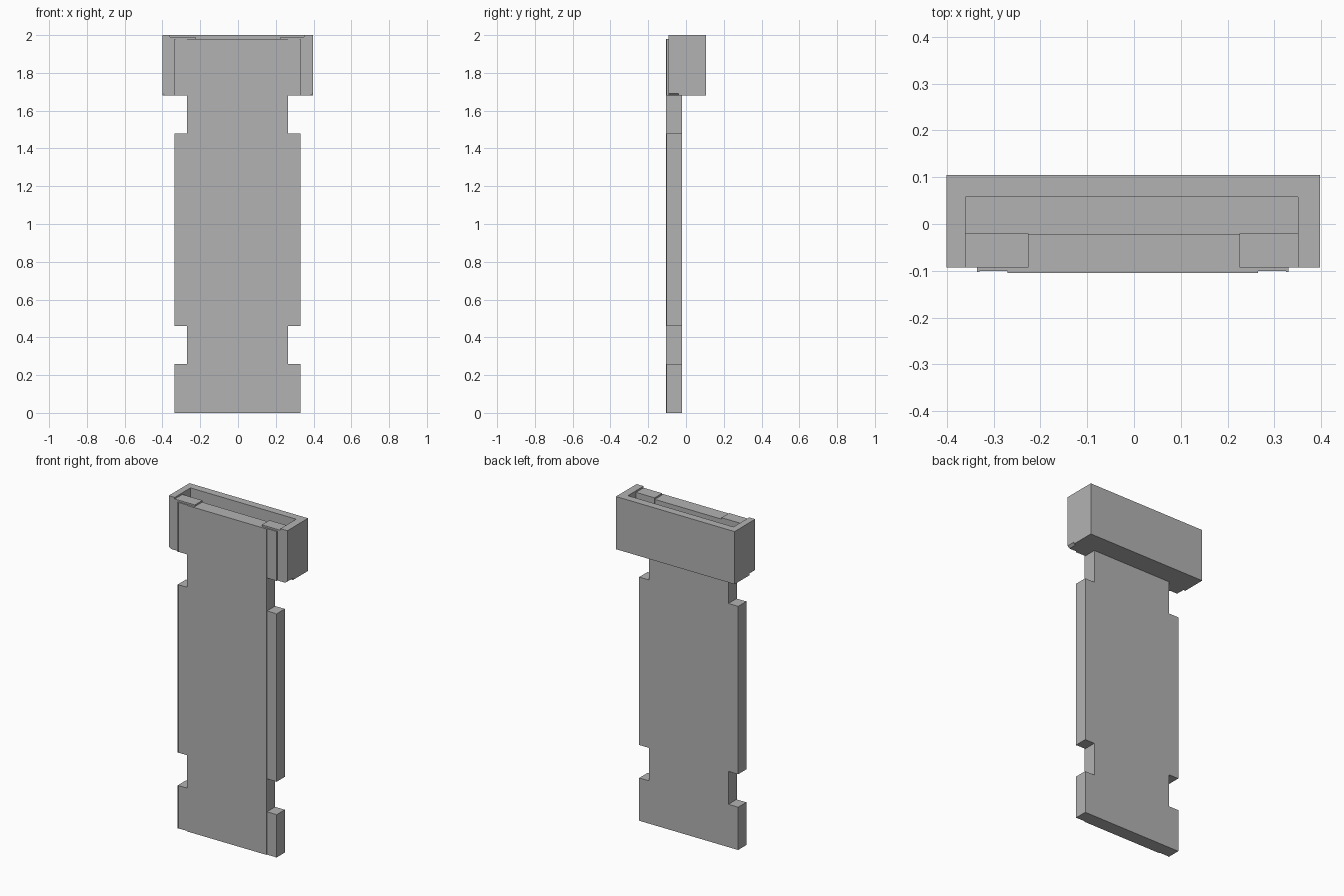
import bpy
import bmesh

cube = bpy.data.objects.get("Cube")
if cube:
    bpy.data.objects.remove(cube, do_unlink=True)

grey = bpy.data.materials.new("plain grey")
grey.use_nodes = True
colour = (0.45, 0.45, 0.45, 1)
grey.diffuse_color = colour
grey.node_tree.nodes["Principled BSDF"].inputs["Base Color"].default_value = colour


def prism(name, outline, y0, y1):
    """Extrude an (x, z) outline from y0 to y1."""
    bm = bmesh.new()
    face = bm.faces.new([bm.verts.new((x, y0, z)) for x, z in outline])
    new = bmesh.ops.extrude_face_region(bm, geom=[face])["geom"]
    verts = [v for v in new if isinstance(v, bmesh.types.BMVert)]
    bmesh.ops.translate(bm, verts=verts, vec=(0, y1 - y0, 0))
    bmesh.ops.recalc_face_normals(bm, faces=bm.faces)
    mesh = bpy.data.meshes.new(name)
    bm.to_mesh(mesh)
    bm.free()
    mesh.materials.append(grey)
    obj = bpy.data.objects.new(name, mesh)
    bpy.context.collection.objects.link(obj)
    return obj


def box(name, x0, x1, y0, y1, z0, z1):
    return prism(name, [(x0, z0), (x1, z0), (x1, z1), (x0, z1)], y0, y1)


# Long plate with two pairs of side notches
left, right = 0.33, -0.335
notch_left, notch_right = 0.265, -0.27
front, step, back = -0.105, -0.1, -0.022
plate_top, head_bottom = 1.98, 1.68
tabs = [(0, 0.26), (0.46, 1.48), (head_bottom, plate_top)]

left_edge, right_edge = [], []
for z0, z1 in tabs:
    left_edge += [(left, z0), (left, z1)]
    right_edge += [(right, z0), (right, z1)]
    if z1 < plate_top:
        next_z = tabs[tabs.index((z0, z1)) + 1][0]
        left_edge += [(notch_left, z1), (notch_left, next_z)]
        right_edge += [(notch_right, z1), (notch_right, next_z)]
prism("main_plate", left_edge + right_edge[::-1], step, back)

# Slightly raised front panel and thin rims on the tabs
box("front_panel", notch_right, notch_left, front, step, 0, plate_top)
for i, (z0, z1) in enumerate(tabs):
    box(f"left_rim_{i}", left - 0.005, left, -0.103, step, z0, z1)
    box(f"right_rim_{i}", right, right + 0.005, -0.103, step, z0, z1)

# Hollow head behind the top of the plate
head_left, head_right = 0.397, -0.4
pocket_left, pocket_right = 0.35, -0.36
head_front, head_back, pocket_back = -0.093, 0.105, 0.058
box("head_back_wall", head_right, head_left, pocket_back, head_back, head_bottom, 2)
box("head_floor", pocket_right, pocket_left, back, pocket_back, head_bottom, 1.72)

# Side walls, with a small lower chamfer near the front
for side, outer, inner in (("left", head_left, pocket_left), ("right", head_right, pocket_right)):
    inset = outer - 0.014 if outer > 0 else outer + 0.014
    box(f"head_{side}_wall", *sorted((outer, inner)), -0.04, pocket_back, head_bottom, 2)
    prism(f"head_{side}_front",
          [(inner, head_bottom), (inset, head_bottom), (outer, 1.692), (outer, 2), (inner, 2)],
          head_front, -0.04)

# Corner blocks holding the plate
box("left_corner_block", 0.225, pocket_left, head_front, -0.02, head_bottom, 1.99)
box("right_corner_block", pocket_right, -0.225, head_front, -0.02, head_bottom, 1.99)
